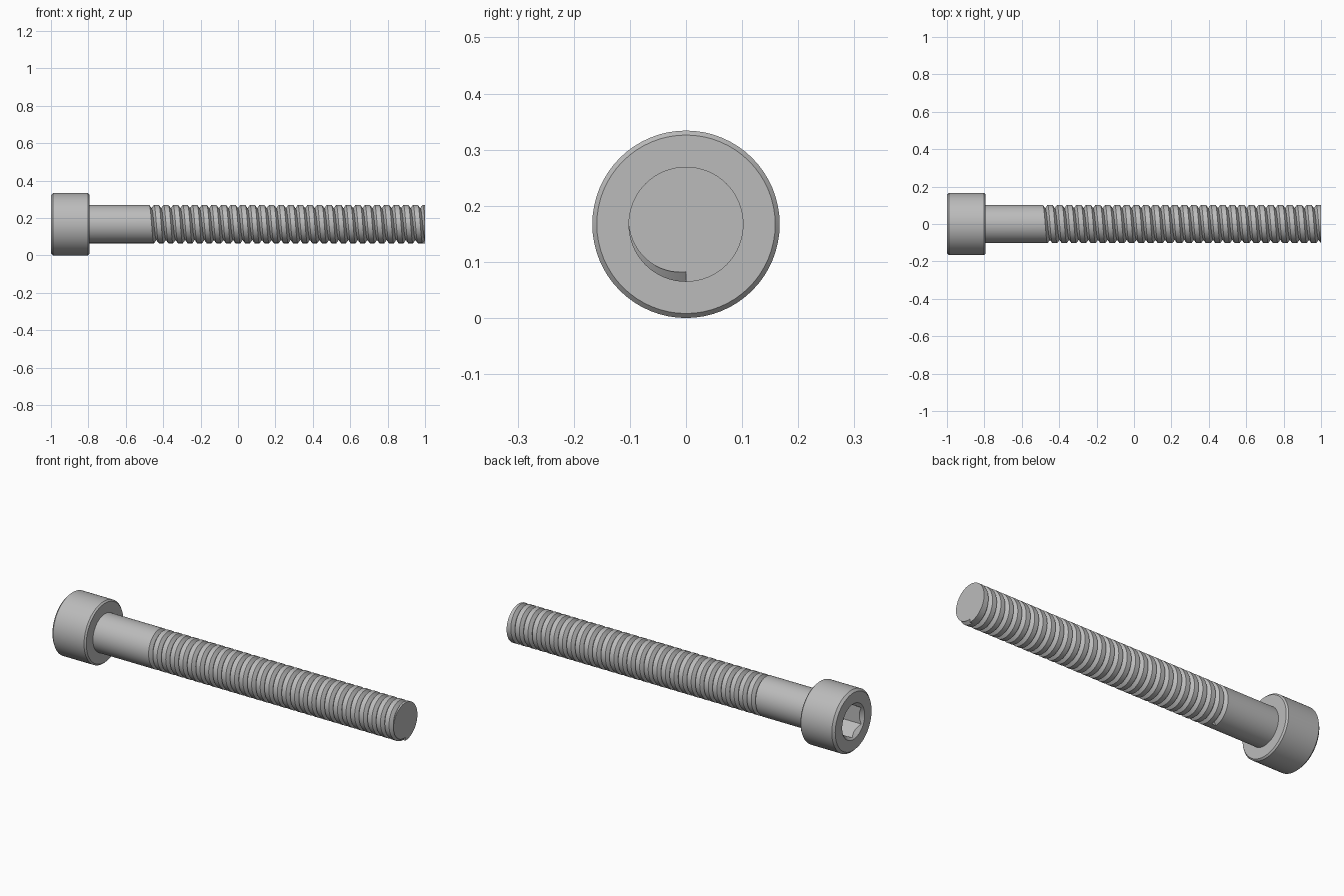
import bpy, bmesh, math

cube = bpy.data.objects.get("Cube")
if cube:
    bpy.data.objects.remove(cube, do_unlink=True)

SEG = 64
HEAD_R, SHANK_R = 0.167, 0.1025
HEAD_END = -0.795
PITCH, TURNS = 0.0513, 29
GROOVE_W, GROOVE_D = PITCH / 4, 0.018
TAU = 2 * math.pi

steel = bpy.data.materials.new("grey_steel")
steel.use_nodes = True
GREY = (0.5, 0.5, 0.5, 1)
steel.diffuse_color = GREY
steel.node_tree.nodes["Principled BSDF"].inputs["Base Color"].default_value = GREY


def point(x, r, phi):
    """Point on the bolt axis system; phi runs from the bottom towards the front."""
    return (x, -r * math.sin(phi), HEAD_R - r * math.cos(phi))


def finish(bm, name):
    bmesh.ops.remove_doubles(bm, verts=bm.verts, dist=1e-5)
    bmesh.ops.recalc_face_normals(bm, faces=bm.faces)
    mesh = bpy.data.meshes.new(name)
    bm.to_mesh(mesh)
    bm.free()
    mesh.materials.append(steel)
    obj = bpy.data.objects.new(name, mesh)
    bpy.context.collection.objects.link(obj)
    return obj


def lathe(name, profile, sides, turn=0.0):
    """Closed solid turned around the bolt axis from (x, radius) pairs."""
    bm = bmesh.new()
    rings = [[bm.verts.new(point(x, r, turn + TAU * i / sides)) for i in range(sides)]
             for x, r in profile]
    for a, b in zip(rings, rings[1:]):
        for i in range(sides):
            j = (i + 1) % sides
            bm.faces.new((a[i], a[j], b[j], b[i]))
    bm.faces.new(rings[0])
    bm.faces.new(rings[-1])
    return finish(bm, name)


def shade(obj):
    bpy.ops.object.select_all(action='DESELECT')
    obj.select_set(True)
    bpy.context.view_layer.objects.active = obj
    bpy.ops.object.shade_smooth_by_angle(angle=math.radians(30))


# Head: chamfered cylinder with a countersunk hexagonal socket
c, b = 0.012, 0.008
head = lathe("head", [(-1, HEAD_R - c), (-1 + c, HEAD_R),
                      (HEAD_END - b, HEAD_R), (HEAD_END, HEAD_R - b)], SEG)
hexagon = lathe("socket_cutter", [(-1.1, 0.089), (-0.89, 0.089)], 6)
sink = lathe("countersink_cutter", [(-1.02, 0.116), (-0.98, 0.076)], SEG)
bpy.context.view_layer.objects.active = head
for cutter in (hexagon, sink):
    cutter.hide_render = True
    mod = head.modifiers.new("cut", 'BOOLEAN')
    mod.operation, mod.solver, mod.object = 'DIFFERENCE', 'EXACT', cutter
    bpy.ops.object.modifier_apply(modifier=mod.name)
    bpy.data.objects.remove(cutter, do_unlink=True)
shade(head)

# Shank: one column of points per angle, with a V groove for every turn
bm = bmesh.new()
columns = []
for i in range(SEG + 1):
    phi = TAU * i / SEG
    root = 1 - PITCH * i / SEG
    tip_r = SHANK_R - GROOVE_D * max(0, 1 - (1 - root) / GROOVE_W)
    outline = [(1, tip_r)]
    for k in range(TURNS):
        x = root - PITCH * k
        open_end = x + GROOVE_W > 1
        outline += [(1, tip_r) if open_end else (x + GROOVE_W, SHANK_R),
                    (x, SHANK_R - GROOVE_D),
                    (x - GROOVE_W, SHANK_R)]
    outline.append((HEAD_END - 0.005, SHANK_R))
    columns.append([bm.verts.new(point(x, r, phi)) for x, r in outline])
for a, b in zip(columns, columns[1:]):
    for j in range(len(a) - 1):
        bm.faces.new((a[j], a[j + 1], b[j + 1], b[j]))

# Flat walls where the groove starts and stops, then the tip
first, last = columns[0], columns[-1]
bm.faces.new((last[0], first[0], first[3]))
bm.faces.new((last[-4], last[-3], last[-2]))
bm.faces.new([col[0] for col in columns])
shank = finish(bm, "threaded_shank")
shade(shank)
